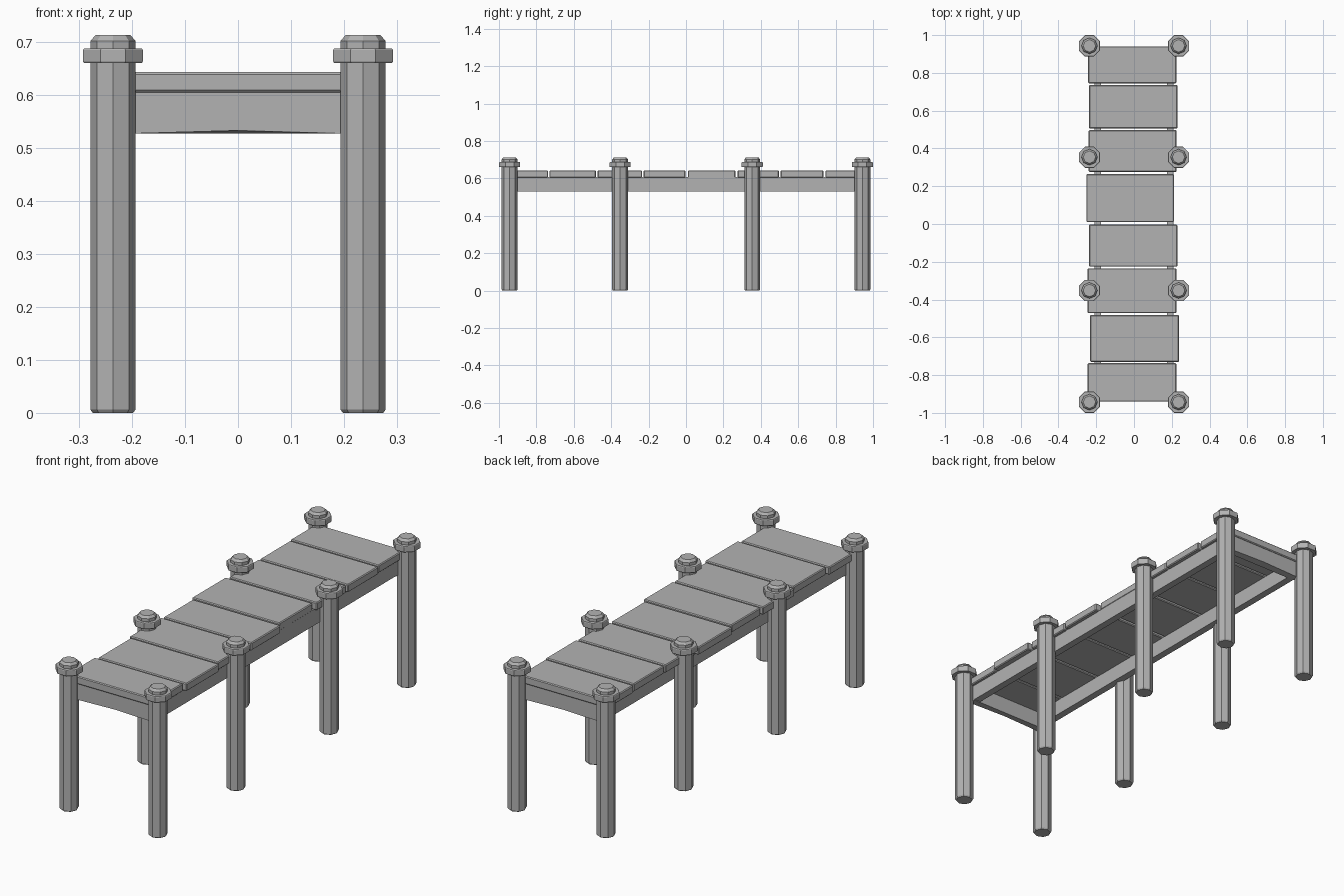
import bpy, bmesh, math
from mathutils import Matrix

cube = bpy.data.objects.get("Cube")
if cube:
    bpy.data.objects.remove(cube, do_unlink=True)

# One material for the whole model
grey = bpy.data.materials.new("plain_grey")
grey.use_nodes = True
colour = (0.45, 0.45, 0.45, 1)
grey.diffuse_color = colour
grey.node_tree.nodes["Principled BSDF"].inputs["Base Color"].default_value = colour


def finish(name, bm):
    bmesh.ops.recalc_face_normals(bm, faces=bm.faces)
    mesh = bpy.data.meshes.new(name)
    bm.to_mesh(mesh)
    bm.free()
    mesh.materials.append(grey)
    obj = bpy.data.objects.new(name, mesh)
    bpy.context.collection.objects.link(obj)
    return obj


def box(name, x0, x1, y0, y1, z0, z1, bevel=0.0):
    bm = bmesh.new()
    centre = Matrix.Translation(((x0 + x1) / 2, (y0 + y1) / 2, (z0 + z1) / 2))
    size = Matrix.Diagonal((x1 - x0, y1 - y0, z1 - z0, 1))
    bmesh.ops.create_cube(bm, size=1, matrix=centre @ size)
    if bevel:
        bmesh.ops.bevel(bm, geom=bm.edges[:], offset=bevel, segments=1,
                        affect='EDGES', profile=0.5)
    return finish(name, bm)


def octagon_lathe(name, x, y, profile, turn=0.0):
    """Stack of eight-sided rings from (radius, height) pairs, capped."""
    bm = bmesh.new()
    rings = []
    for r, z in profile:
        angles = [turn + i * math.pi / 4 for i in range(8)]
        rings.append([bm.verts.new((x + r * math.cos(a), y + r * math.sin(a), z))
                      for a in angles])
    for low, high in zip(rings, rings[1:]):
        for i in range(8):
            j = (i + 1) % 8
            bm.faces.new((low[i], low[j], high[j], high[i]))
    bm.faces.new(rings[0][::-1])
    bm.faces.new(rings[-1])
    return finish(name, bm)


# Posts with a collar near the top
POST = [(0.038, 0), (0.0425, 0.006), (0.0425, 0.702), (0.033, 0.713)]
COLLAR = [(0.059, 0.66), (0.061, 0.663), (0.061, 0.685), (0.059, 0.688)]
for row, y in enumerate((-0.943, -0.352, 0.354, 0.943)):
    for side, x in (("left", 0.236), ("right", -0.236)):
        octagon_lathe(f"{side}_post_{row + 1}", x, y, POST)
        octagon_lathe(f"{side}_collar_{row + 1}", x, y, COLLAR, math.pi / 8)

# Long side rails under the deck
for side, s in (("left", 1), ("right", -1)):
    xs = sorted((s * 0.175, s * 0.21))
    box(f"{side}_rail", *xs, -0.93, 0.93, 0.53, 0.607)

# End beams, with a gently arched lower edge
for end, s in (("front", -1), ("back", 1)):
    ys = sorted((s * 0.9, s * 0.934))
    beam = box(f"{end}_beam", -0.21, 0.21, *ys, 0.527, 0.607)
    bm = bmesh.new()
    bm.from_mesh(beam.data)
    across = [e for e in bm.edges
              if abs(e.verts[0].co.x - e.verts[1].co.x) > 0.1]
    bmesh.ops.subdivide_edges(bm, edges=across, cuts=1)
    for v in bm.verts:
        if abs(v.co.x) < 0.01 and v.co.z < 0.55:
            v.co.z += 0.006 if abs(v.co.y) > 0.92 else 0.0
    bm.to_mesh(beam.data)
    bm.free()

# Deck planks, each slightly offset: x min, x max, y min, y max
PLANKS = [
    (-0.245, 0.224, -0.94, -0.737),
    (-0.232, 0.238, -0.73, -0.482),
    (-0.245, 0.225, -0.472, -0.235),
    (-0.238, 0.229, -0.226, -0.003),
    (-0.252, 0.212, 0.01, 0.264),
    (-0.24, 0.225, 0.276, 0.497),
    (-0.238, 0.23, 0.506, 0.735),
    (-0.243, 0.224, 0.745, 0.94),
]
for i, (x0, x1, y0, y1) in enumerate(PLANKS):
    box(f"plank_{i + 1}", x0, x1, y0, y1, 0.605, 0.643, 0.004)
